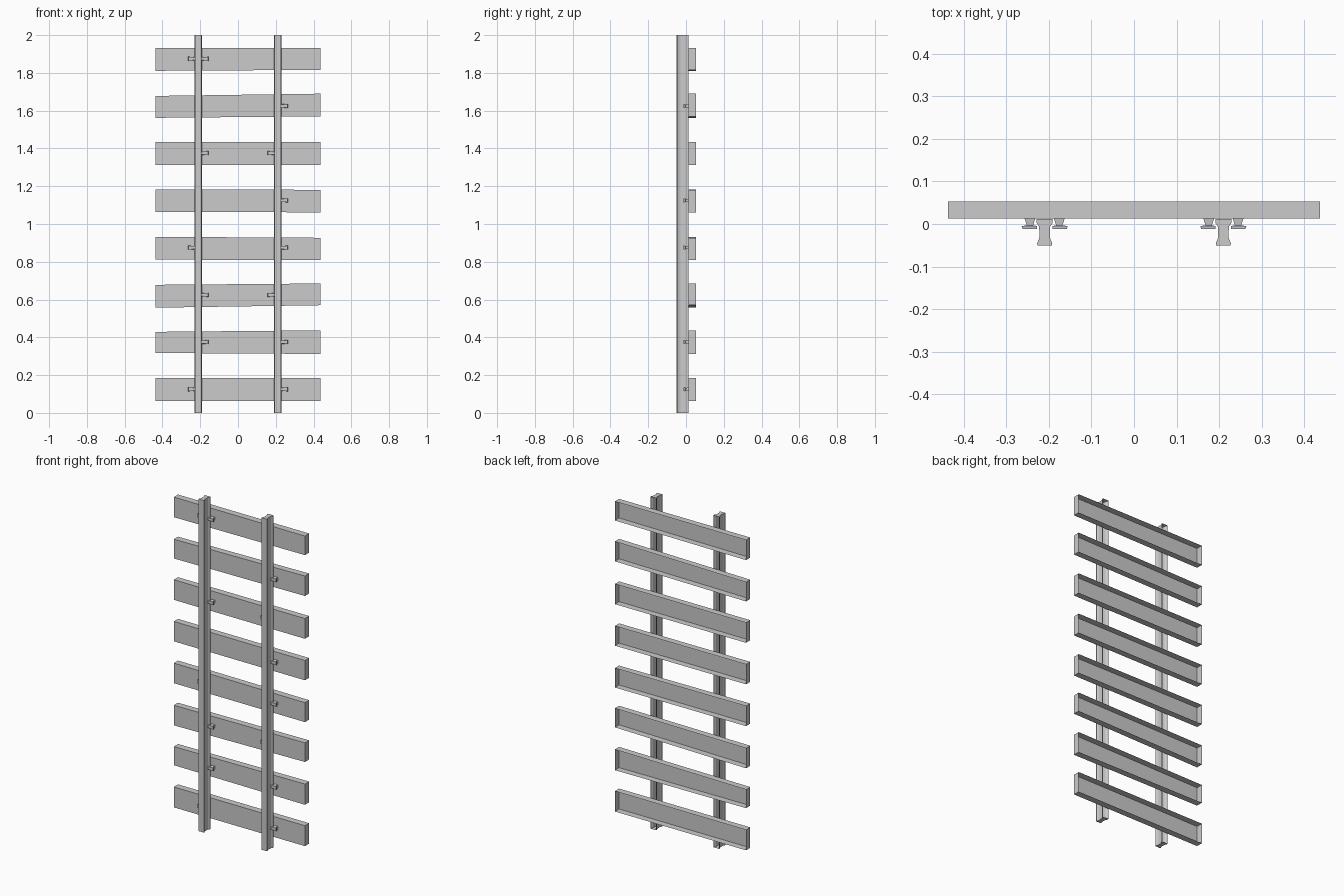
import bpy, bmesh

if "Cube" in bpy.data.objects:
    bpy.data.objects.remove(bpy.data.objects["Cube"])


def make_object(name, verts, faces):
    mesh = bpy.data.meshes.new(name)
    bm = bmesh.new()
    vs = [bm.verts.new(v) for v in verts]
    for f in faces:
        bm.faces.new([vs[i] for i in f])
    bmesh.ops.recalc_face_normals(bm, faces=bm.faces)
    bm.to_mesh(mesh)
    bm.free()
    obj = bpy.data.objects.new(name, mesh)
    bpy.context.collection.objects.link(obj)
    return obj


# Rails: waisted profile run along z, open on the hidden back side
half = [(0.017, -0.05), (0.018, -0.046), (0.014, -0.037), (0.012, -0.03),
        (0.013, -0.006), (0.019, 0.003), (0.019, 0.012)]
profile = [(-x, y) for x, y in reversed(half)] + half
n = len(profile)
for side, cx in (("left", -0.21), ("right", 0.21)):
    verts = [(cx + x, y, z) for z in (0, 2) for x, y in profile]
    faces = [(i, i + 1, n + i + 1, n + i) for i in range(n - 1)]
    faces += [tuple(range(n)), tuple(range(n, 2 * n))]
    make_object(f"{side}_rail", verts, faces)

# Sleepers: slightly uneven boards (left bottom, left top, right bottom, right top), open at the back
boards = [(0.063, 0.186, 0.063, 0.186), (0.317, 0.429, 0.312, 0.437),
          (0.557, 0.678, 0.570, 0.685), (0.811, 0.932, 0.810, 0.927),
          (1.063, 1.183, 1.062, 1.181), (1.313, 1.434, 1.312, 1.434),
          (1.562, 1.678, 1.570, 1.690), (1.811, 1.932, 1.816, 1.931)]
W, FRONT, BACK = 0.437, 0.013, 0.053
for i, (lb, lt, rb, rt) in enumerate(boards):
    verts = [(x, y, z) for y in (FRONT, BACK)
             for x, z in ((-W, lb), (W, rb), (W, rt), (-W, lt))]
    faces = [(0, 1, 2, 3), (0, 4, 5, 1), (1, 5, 6, 2), (2, 6, 7, 3), (3, 7, 4, 0)]
    make_object(f"sleeper_{i + 1}", verts, faces)


# Spikes: flared shank with a tapering overhanging head
def spike(name, cx, d, cz):
    # each ring: y, inner x offset, outer x offset, half height inner, half height outer
    rings = [(0.013, 0.022, 0.047, 0.009, 0.009), (-0.003, 0.027, 0.042, 0.007, 0.007),
             (-0.005, 0.018, 0.054, 0.008, 0.011), (-0.012, 0.018, 0.052, 0.007, 0.010)]
    verts = []
    for y, a, b, ha, hb in rings:
        verts += [(cx + d * a, y, cz - ha), (cx + d * b, y, cz - hb),
                  (cx + d * b, y, cz + hb), (cx + d * a, y, cz + ha)]
    faces = [(4 * r + k, 4 * r + (k + 1) % 4, 4 * r + 4 + (k + 1) % 4, 4 * r + 4 + k)
             for r in range(3) for k in range(4)]
    faces.append((12, 13, 14, 15))
    make_object(name, verts, faces)


# (sleeper, rail sign, direction from the rail)
placed = [(0, -1, -1), (0, 1, 1), (1, -1, 1), (1, 1, 1), (2, -1, 1), (2, 1, -1),
          (3, -1, -1), (3, 1, 1), (4, 1, 1), (5, -1, 1), (5, 1, -1),
          (6, 1, 1), (7, -1, -1), (7, -1, 1)]
for k, (i, rail, d) in enumerate(placed):
    spike(f"spike_{k + 1}", 0.21 * rail, d, 0.125 + 0.25 * i)
